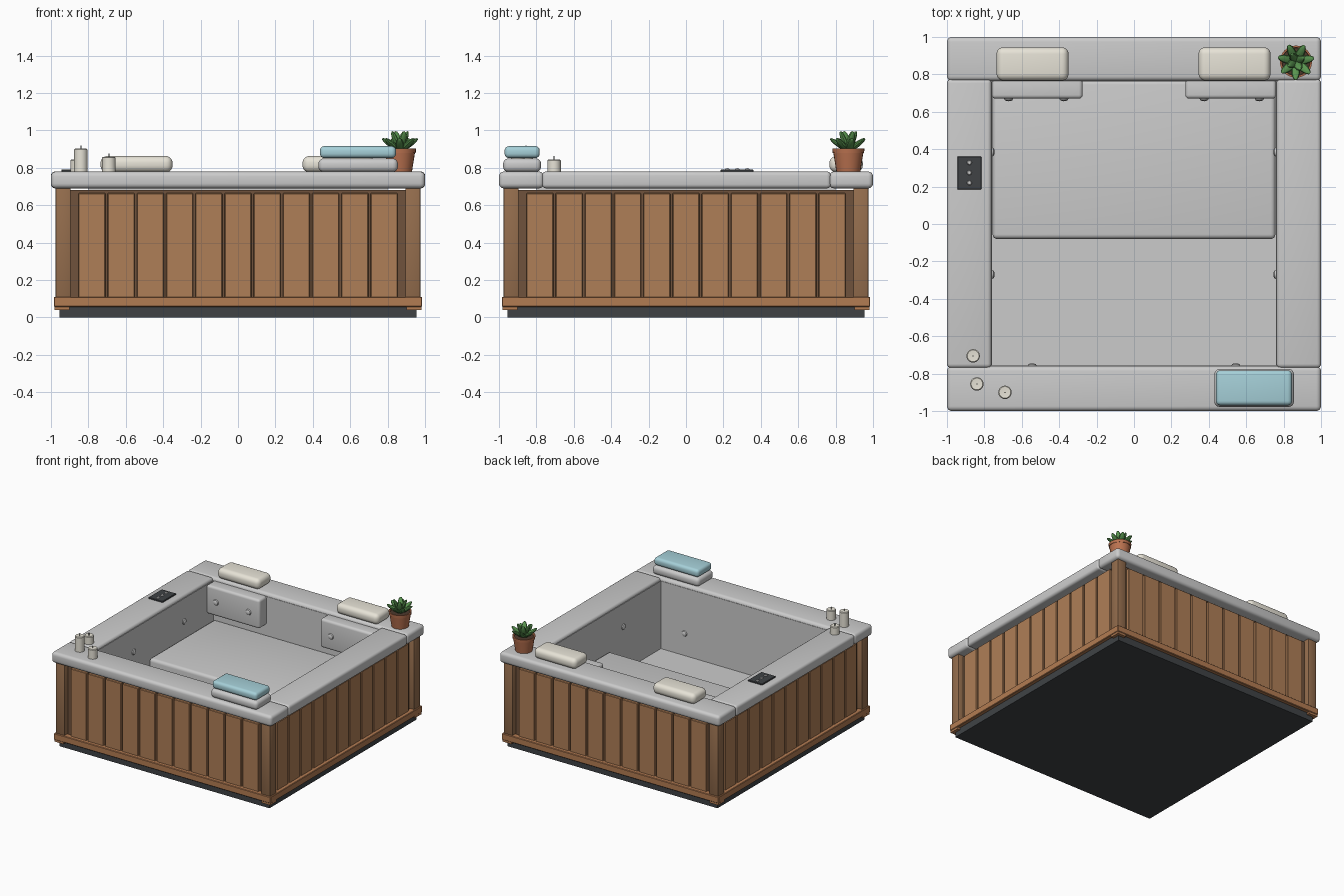
import bpy, bmesh, math
from mathutils import Vector, Matrix

if "Cube" in bpy.data.objects:
    bpy.data.objects.remove(bpy.data.objects["Cube"])


def mat(name, col):
    m = bpy.data.materials.new(name)
    m.diffuse_color = (*col, 1)
    m.use_nodes = True
    m.node_tree.nodes["Principled BSDF"].inputs["Base Color"].default_value = m.diffuse_color
    return m


WOOD = mat("plank_wood", (0.43, 0.21, 0.095))
TRIM = mat("trim_wood", (0.45, 0.2, 0.085))
POST = mat("post_wood", (0.3, 0.155, 0.075))
BACKING = mat("backing_wood", (0.16, 0.085, 0.045))
BLACK = mat("black_plastic", (0.05, 0.055, 0.06))
CREAM = mat("cream", (0.8, 0.77, 0.68))
TEAL = mat("teal_cloth", (0.38, 0.63, 0.69))
CLAY = mat("terracotta", (0.5, 0.17, 0.08))
SOIL = mat("soil", (0.07, 0.04, 0.025))
LEAF = mat("leaf_green", (0.1, 0.3, 0.08))


def finish(name, bm, m=None):
    bmesh.ops.recalc_face_normals(bm, faces=bm.faces)
    me = bpy.data.meshes.new(name)
    bm.to_mesh(me)
    bm.free()
    ob = bpy.data.objects.new(name, me)
    bpy.context.collection.objects.link(ob)
    if m:
        me.materials.append(m)
    bpy.ops.object.select_all(action='DESELECT')
    ob.select_set(True)
    bpy.context.view_layer.objects.active = ob
    bpy.ops.object.shade_smooth_by_angle()
    return ob


def box(name, x, y, z, m=None, bevel=0, seg=4):
    """Box from (min, max) ranges with optional rounded edges."""
    bm = bmesh.new()
    bmesh.ops.create_cube(bm, size=1)
    for v in bm.verts:
        v.co = Vector([r[0] if c < 0 else r[1] for r, c in zip((x, y, z), v.co)])
    if bevel:
        bmesh.ops.bevel(bm, geom=bm.edges[:], offset=bevel, segments=seg,
                        profile=0.5, affect='EDGES')
    return finish(name, bm, m)


def lathe(name, pts, loc, m=None, seg=24):
    """Spin an (r, z) profile about z."""
    bm = bmesh.new()
    vs = [bm.verts.new((r, 0, z)) for r, z in pts]
    es = [bm.edges.new(e) for e in zip(vs, vs[1:])]
    bmesh.ops.spin(bm, geom=vs + es, cent=(0, 0, 0), axis=(0, 0, 1),
                   angle=math.tau, steps=seg)
    bmesh.ops.remove_doubles(bm, verts=bm.verts[:], dist=1e-5)
    bmesh.ops.translate(bm, verts=bm.verts[:], vec=loc)
    return finish(name, bm, m)


def jet(name, loc, rot):
    """Round water jet with a small domed nozzle facing local +z."""
    ob = lathe(name, [(0, 0.012), (0.012, 0.010), (0.02, 0.006), (0.026, -0.005)], (0, 0, 0), None, 16)
    ob.data.transform(Matrix.Translation(loc) @ rot)


# Base
box("base", (-0.955, 0.955), (-0.955, 0.955), (0, 0.06), BLACK)

# Cabinet sides: backing, planks and bottom trim, turned to all four sides
for i, side in enumerate(("front", "right", "back", "left")):
    rot = Matrix.Rotation(i * math.pi / 2, 4, 'Z')
    parts = [box(side + "_backing", (-0.9, 0.9), (-0.93, -0.9), (0.05, 0.68), BACKING)]
    for k in range(11):
        cx = (k - 5) * 0.1562
        parts.append(box(f"{side}_plank_{k + 1}", (cx - 0.072, cx + 0.072),
                         (-0.955, -0.925), (0.07, 0.665), WOOD, 0.004, 1))
    parts.append(box(side + "_trim", (-0.985, 0.985), (-0.985, -0.935),
                     (0.057, 0.11), TRIM, 0.004, 1))
    for p in parts:
        p.data.transform(rot)

# Corner posts and feet
for sx in (-1, 1):
    for sy in (-1, 1):
        tag = ("back" if sy > 0 else "front") + ("_right" if sx > 0 else "_left")
        xr, yr = sorted((sx * 0.895, sx * 0.975)), sorted((sy * 0.895, sy * 0.975))
        box(tag + "_post", xr, yr, (0.06, 0.695), POST, 0.006, 2)
        xr, yr = sorted((sx * 0.9, sx * 0.98)), sorted((sy * 0.9, sy * 0.98))
        box(tag + "_foot", xr, yr, (0.04, 0.065), TRIM)

# Rim
RZ = (0.69, 0.78)
box("front_rim", (-1, 1), (-1, -0.76), RZ, None, 0.026)
box("back_rim", (-1, 1), (0.765, 1), RZ, None, 0.026)
box("left_rim", (-1, -0.762), (-0.77, 0.775), RZ, None, 0.022)
box("right_rim", (0.762, 1), (-0.77, 0.775), RZ, None, 0.022)

# Tub shell
box("tub_floor", (-0.8, 0.8), (-0.8, 0.8), (0.15, 0.2))
WZ = (0.18, 0.755)
box("tub_wall_front", (-0.8, 0.8), (-0.8, -0.757), WZ)
box("tub_wall_back", (-0.8, 0.8), (0.762, 0.8), WZ)
box("tub_wall_left", (-0.8, -0.758), (-0.79, 0.79), WZ)
box("tub_wall_right", (0.758, 0.8), (-0.79, 0.79), WZ)

# Bench seat and back rests
box("bench_seat", (-0.756, 0.756), (-0.08, 0.77), (0.19, 0.44), None, 0.025)
box("left_backrest", (-0.76, -0.275), (0.67, 0.78), (0.52, 0.757), None, 0.02)
box("right_backrest", (0.275, 0.76), (0.67, 0.78), (0.52, 0.757), None, 0.02)

# Water jets
to_front = Matrix.Rotation(math.pi / 2, 4, 'X')
to_back = Matrix.Rotation(-math.pi / 2, 4, 'X')
for s, tag in ((-1, "left"), (1, "right")):
    for x in (0.375, 0.67):
        jet(f"{tag}_backrest_jet", (s * x, 0.668, 0.635), to_front)
    for y in (-0.27, 0.385):
        jet(f"{tag}_wall_jet", (s * 0.757, y, 0.565), Matrix.Rotation(-s * math.pi / 2, 4, 'Y'))
    jet(f"{tag}_front_jet", (s * 0.545, -0.756, 0.38), to_back)

# Head pillows
box("left_pillow", (-0.735, -0.35), (0.767, 0.945), (0.776, 0.863), CREAM, 0.036, 5)
box("right_pillow", (0.345, 0.73), (0.767, 0.945), (0.776, 0.863), CREAM, 0.036, 5)

# Folded towels
box("lower_towel", (0.43, 0.855), (-0.978, -0.775), (0.778, 0.85), None, 0.028)
box("upper_towel", (0.438, 0.845), (-0.97, -0.782), (0.852, 0.916), TEAL, 0.024)

# Control panel
box("control_panel", (-0.945, -0.815), (0.185, 0.36), (0.775, 0.79), BLACK, 0.003, 1)
for k in range(3):
    lathe(f"control_button_{k + 1}", [(0, 0.008), (0.009, 0.006), (0.013, 0), (0.013, -0.004)],
          (-0.88, 0.22 + 0.054 * k, 0.79), None, 16)

# Candles
for k, (x, y, h) in enumerate(((-0.86, -0.705, 0.065), (-0.84, -0.855, 0.123), (-0.69, -0.9, 0.08))):
    lathe(f"candle_{k + 1}", [(0, 0), (0.036, 0), (0.036, h - 0.005), (0.031, h), (0, h - 0.003)],
          (x, y, 0.779), CREAM)
    lathe(f"candle_wick_{k + 1}", [(0, 0), (0.003, 0), (0.003, 0.022), (0, 0.022)],
          (x, y, 0.775 + h), BLACK, 8)

# Potted plant
PX, PY = 0.866, 0.868
lathe("plant_pot", [(0, 0), (0.064, 0), (0.08, 0.1), (0.084, 0.1), (0.086, 0.123),
                    (0.076, 0.123), (0.074, 0.108)], (PX, PY, 0.779), CLAY)
lathe("plant_soil", [(0.076, 0.11), (0, 0.114)], (PX, PY, 0.779), SOIL)


def leaf(name, turn, tilt, length):
    bm = bmesh.new()
    bmesh.ops.create_uvsphere(bm, u_segments=10, v_segments=8, radius=1)
    m = (Matrix.Translation((PX, PY, 0.888)) @ Matrix.Rotation(turn, 4, 'Z')
         @ Matrix.Rotation(tilt, 4, 'Y') @ Matrix.Translation((0, 0, length / 2))
         @ Matrix.Diagonal((0.014, 0.023, length / 2, 1)))
    bmesh.ops.transform(bm, matrix=m, verts=bm.verts[:])
    finish(name, bm, LEAF)


for k in range(7):
    leaf(f"outer_leaf_{k + 1}", math.tau * k / 7 + 0.2, math.radians(55), 0.12)
for k in range(4):
    leaf(f"inner_leaf_{k + 1}", math.tau * k / 4 + 0.5, math.radians(24), 0.118)
